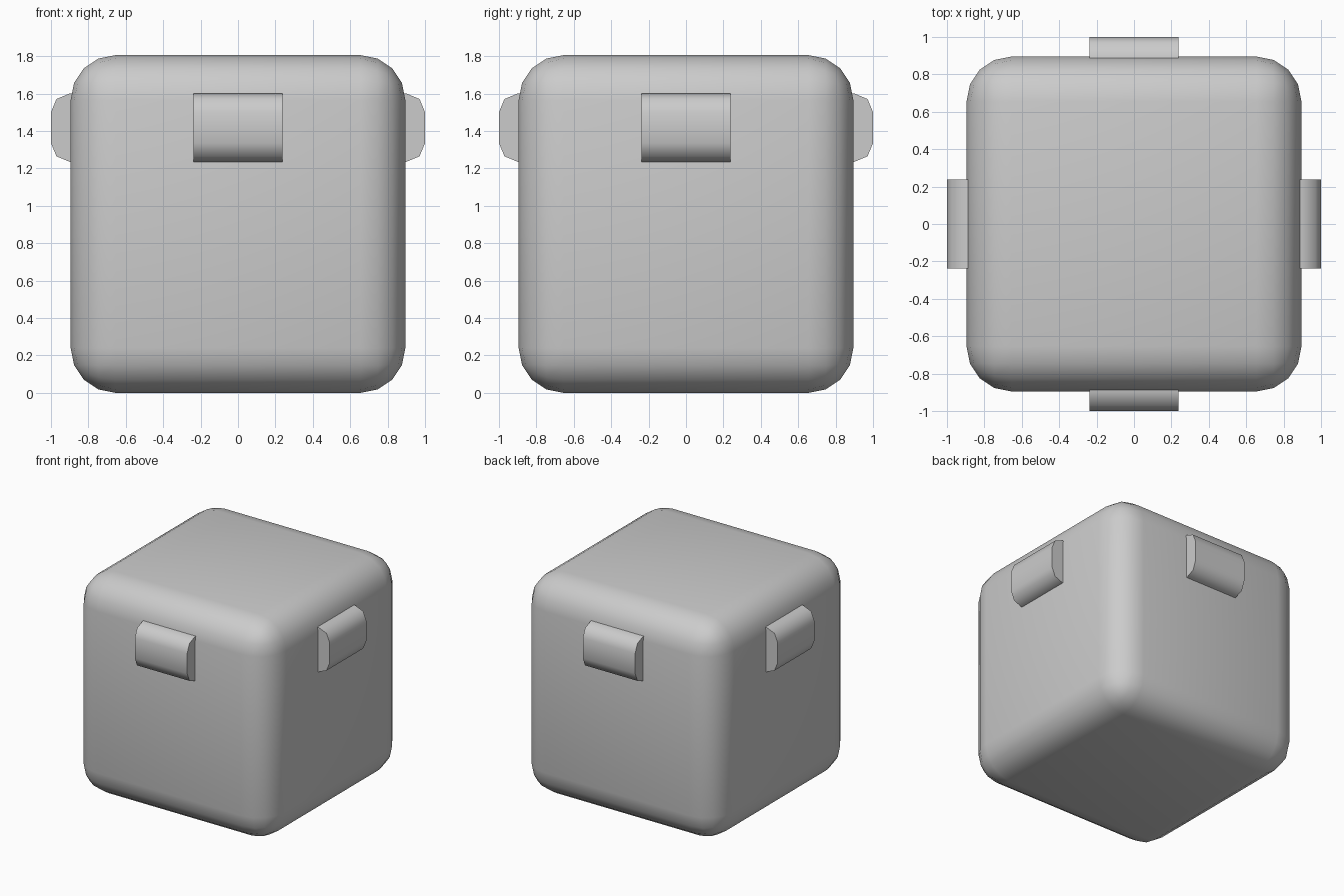
import bpy, bmesh
from math import radians, pi
from mathutils import Matrix

if "Cube" in bpy.data.objects:
    bpy.data.objects.remove(bpy.data.objects["Cube"])


def finish(bm, name, angle):
    bmesh.ops.recalc_face_normals(bm, faces=bm.faces)
    mesh = bpy.data.meshes.new(name)
    bm.to_mesh(mesh)
    bm.free()
    ob = bpy.data.objects.new(name, mesh)
    bpy.context.collection.objects.link(ob)
    bpy.ops.object.select_all(action='DESELECT')
    ob.select_set(True)
    bpy.context.view_layer.objects.active = ob
    bpy.ops.object.shade_smooth_by_angle(angle=radians(angle))
    return ob


def box(size, centre):
    bm = bmesh.new()
    bmesh.ops.create_cube(bm, size=1)
    bmesh.ops.scale(bm, vec=size, verts=bm.verts)
    bmesh.ops.translate(bm, vec=centre, verts=bm.verts)
    return bm


# Rounded cube body
bm = box((1.79, 1.79, 1.805), (0, 0, 0.9025))
bmesh.ops.bevel(bm, geom=bm.edges[:], offset=0.24, offset_type='OFFSET',
                segments=4, profile=0.5, affect='EDGES')
finish(bm, "body", 40)

# Four lugs, rounded along their outer top and bottom edges
for i, side in enumerate(("front", "right", "back", "left")):
    bm = box((0.476, 0.15, 0.365), (0, -0.925, 1.4175))
    outer = [e for e in bm.edges
             if all(v.co.y < -0.95 for v in e.verts)
             and abs(e.verts[0].co.x - e.verts[1].co.x) > 0.1]
    bmesh.ops.bevel(bm, geom=outer, offset=0.1, offset_type='OFFSET',
                    segments=2, profile=0.5, affect='EDGES')
    bmesh.ops.rotate(bm, cent=(0, 0, 0), verts=bm.verts,
                     matrix=Matrix.Rotation(i * pi / 2, 3, 'Z'))
    finish(bm, side + "_handle", 60)
